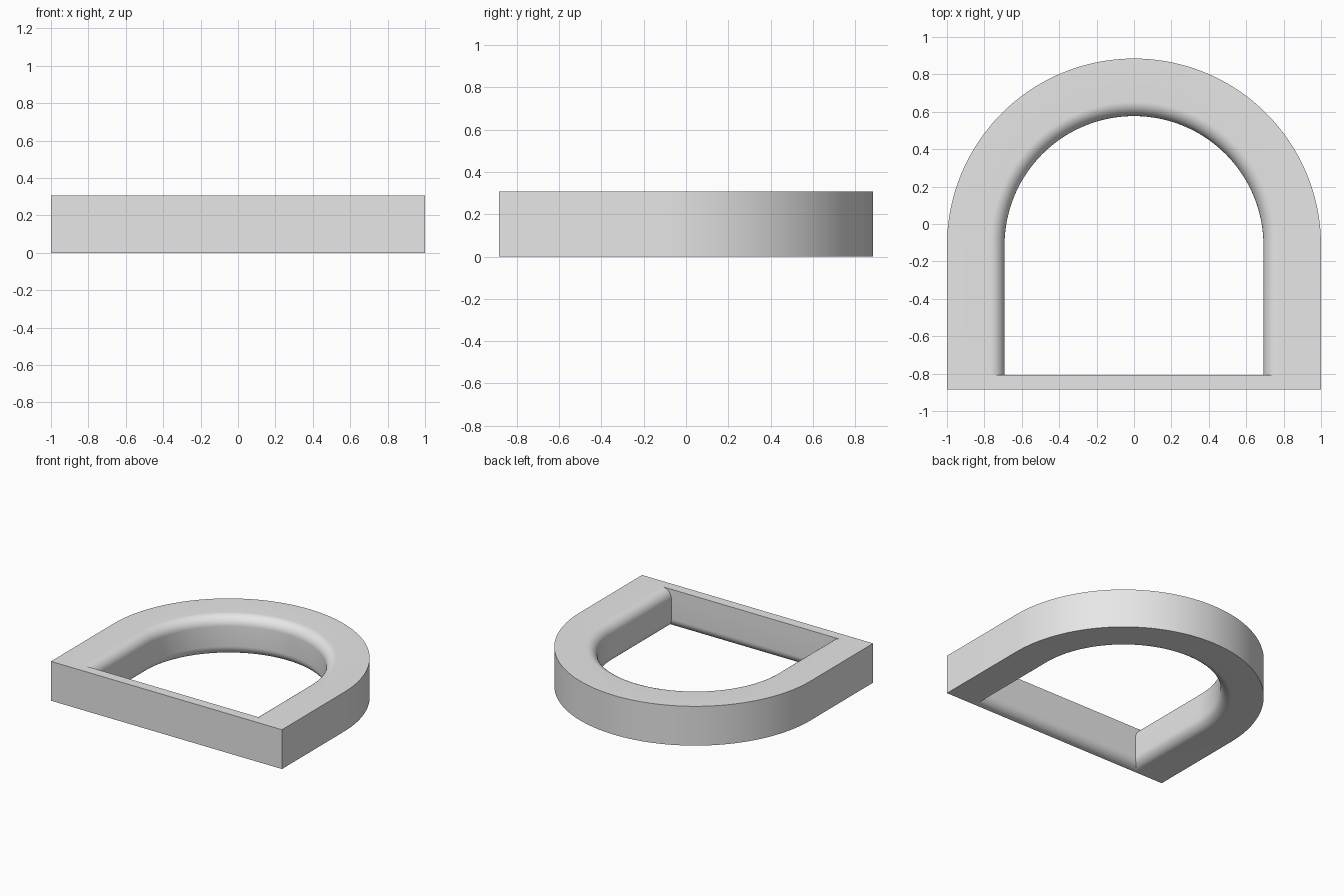
import bpy, bmesh, math

if "Cube" in bpy.data.objects:
    bpy.data.objects.remove(bpy.data.objects["Cube"])

U = 1 / 13             # design unit: body is 26 x 23 x 4 units
H = 4 * U              # height
R = U                  # fillet radius of the opening
FRONT = -11.5 * U      # front face
CY = 11.5 * U - 1.0    # centre of the arch
SEG, FIL = 96, 12      # arch and fillet steps


def outline(bm, radius, front, z):
    """D-shaped loop: front right corner, arch, front left corner."""
    pts = [(radius, front)]
    for i in range(SEG + 1):
        a = math.pi * i / SEG
        pts.append((radius * math.cos(a), CY + radius * math.sin(a)))
    pts.append((-radius, front))
    return [bm.verts.new((x, y, z)) for x, y in pts]


def bridge(bm, a, b, closed=True):
    n = len(a)
    for i in range(n if closed else n - 1):
        j = (i + 1) % n
        bm.faces.new((a[i], a[j], b[j], b[i]))


bm = bmesh.new()
out_low = outline(bm, 1.0, FRONT, 0)
out_top = outline(bm, 1.0, FRONT, H)

# Opening: the bottom fillet runs all round, the top fillet only along the arch
steps = [math.pi / 2 * i / FIL for i in range(FIL + 1)]
loops = []
for t in steps:
    d = R * (1 - math.sin(t))
    loops.append(outline(bm, 9 * U + d, FRONT + U - d, R * (1 - math.cos(t))))
for t in steps:
    d = R * (1 - math.cos(t))
    loops.append(outline(bm, 9 * U + d, FRONT + U, H - R + R * math.sin(t)))
for a, b in zip(loops, loops[1:]):
    bridge(bm, a, b)

# Top, bottom, outer wall and flat front
bridge(bm, loops[-1], out_top)
bridge(bm, out_low, loops[0], closed=False)
bridge(bm, out_low, out_top, closed=False)
bm.faces.new((out_low[-1], loops[0][-1], loops[0][0], out_low[0],
              out_top[0], out_top[-1]))
bmesh.ops.recalc_face_normals(bm, faces=bm.faces)

mesh = bpy.data.meshes.new("d_ring")
bm.to_mesh(mesh)
bm.free()
ring = bpy.data.objects.new("d_ring", mesh)
bpy.context.collection.objects.link(ring)

grey = bpy.data.materials.new("light_grey")
grey.diffuse_color = (0.8, 0.8, 0.8, 1)
grey.use_nodes = True
grey.node_tree.nodes["Principled BSDF"].inputs["Base Color"].default_value = grey.diffuse_color
mesh.materials.append(grey)

bpy.context.view_layer.objects.active = ring
ring.select_set(True)
bpy.ops.object.shade_smooth_by_angle(angle=math.radians(30))
